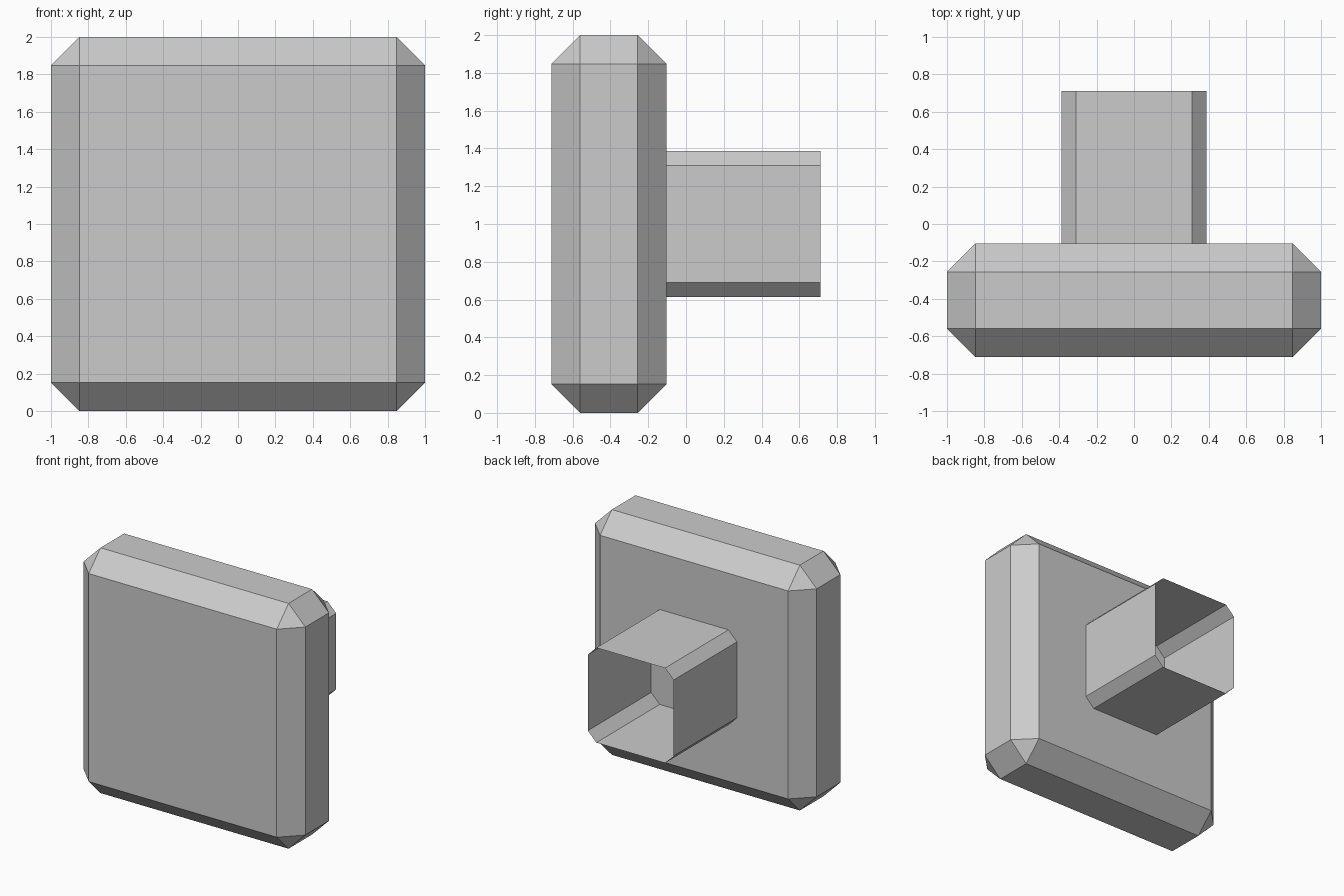
import bpy, bmesh
from mathutils import Matrix

if "Cube" in bpy.data.objects:
    bpy.data.objects.remove(bpy.data.objects["Cube"])


def add_object(name, bm):
    mesh = bpy.data.meshes.new(name)
    bm.to_mesh(mesh)
    bm.free()
    obj = bpy.data.objects.new(name, mesh)
    bpy.context.collection.objects.link(obj)
    return obj


def box(x, y0, y1, z0, z1):
    bm = bmesh.new()
    bmesh.ops.create_cube(bm, size=1, matrix=Matrix.Translation((0, (y0 + y1) / 2, (z0 + z1) / 2))
                          @ Matrix.Diagonal((2 * x, y1 - y0, z1 - z0, 1)))
    return bm


def chamfer(bm, edges, width):
    bmesh.ops.bevel(bm, geom=edges, offset=width, offset_type='OFFSET',
                    segments=1, profile=0.5, affect='EDGES')


# Square plate, chamfered on every edge
bm = box(1.0, -0.712, -0.104, 0.0, 2.0)
chamfer(bm, bm.edges[:], 0.152)
add_object("plate", bm)

# Open thin-walled stem with chamfered long edges
bm = box(0.387, -0.104, 0.712, 0.613, 1.387)
long_edges = [e for e in bm.edges if abs(e.verts[0].co.y - e.verts[1].co.y) > 0.1]
chamfer(bm, long_edges, 0.077)
ends = [f for f in bm.faces if abs(f.normal.y) > 0.9]
bmesh.ops.delete(bm, geom=ends, context='FACES_ONLY')
add_object("stem", bm)
